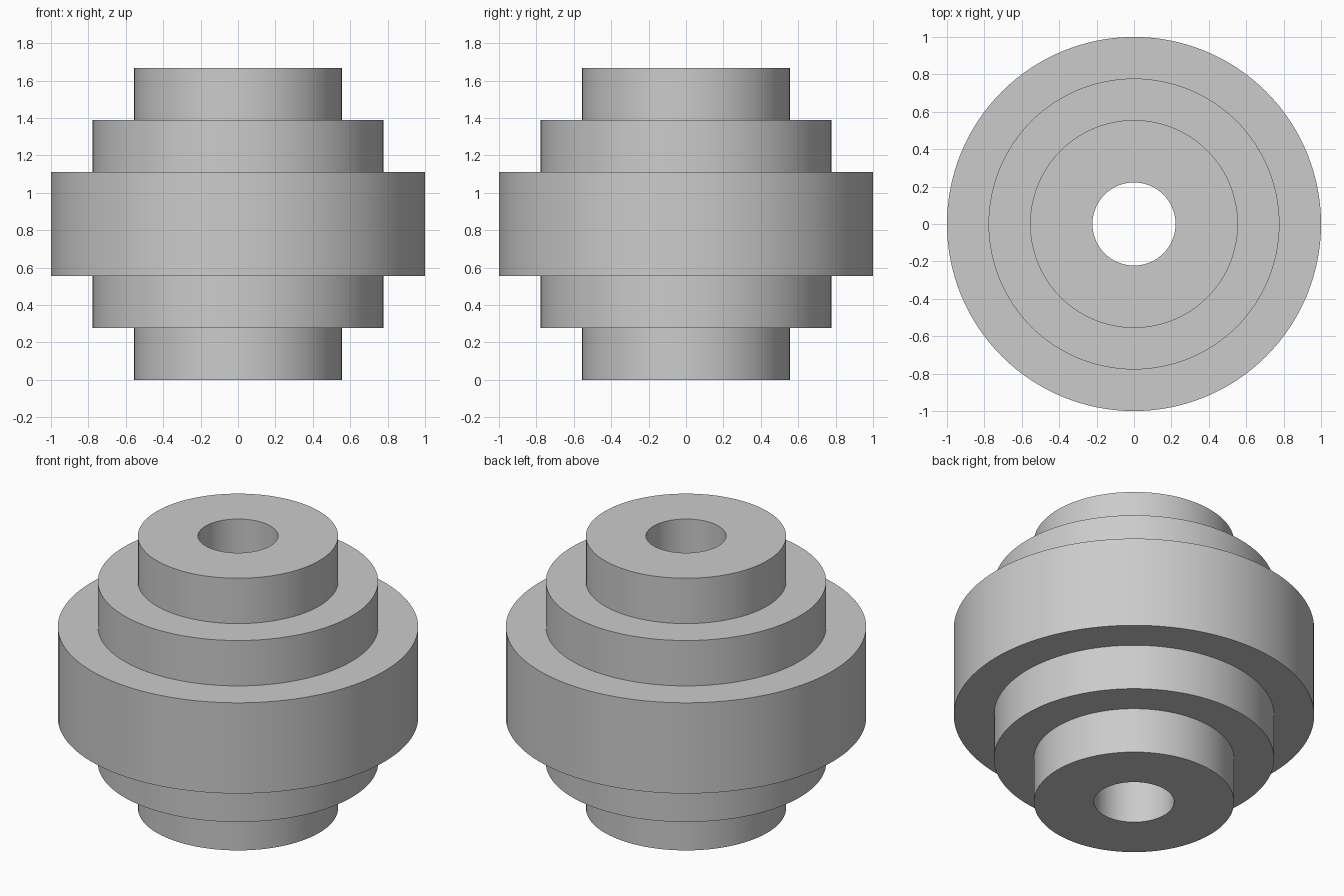
import bpy, bmesh, math

cube = bpy.data.objects.get("Cube")
if cube:
    bpy.data.objects.remove(cube, do_unlink=True)

# Plain grey material
grey = bpy.data.materials.new("plain grey")
grey.use_nodes = True
colour = (0.6, 0.6, 0.6, 1)
grey.diffuse_color = colour
grey.node_tree.nodes["Principled BSDF"].inputs["Base Color"].default_value = colour

# Stepped half section: every step is the same module wide and a bit taller
UNIT = 1 / 9
BORE, HUB, SHOULDER, RIM = 2 * UNIT, 5 * UNIT, 7 * UNIT, 1.0
STEP = 2.5 * UNIT
HEIGHT = 6 * STEP
lower = [(BORE, 0), (HUB, 0), (HUB, STEP), (SHOULDER, STEP),
         (SHOULDER, 2 * STEP), (RIM, 2 * STEP)]
section = lower + [(r, HEIGHT - z) for r, z in reversed(lower)]

# Lathe the closed section around the vertical axis
bm = bmesh.new()
verts = [bm.verts.new((r, 0, z)) for r, z in section]
edges = [bm.edges.new((verts[i - 1], verts[i])) for i in range(len(verts))]
bmesh.ops.spin(bm, geom=verts + edges, cent=(0, 0, 0), axis=(0, 0, 1),
               angle=math.tau, steps=128, use_merge=True)
bmesh.ops.remove_doubles(bm, verts=bm.verts, dist=0.0001)
bmesh.ops.recalc_face_normals(bm, faces=bm.faces)
mesh = bpy.data.meshes.new("stepped_bushing")
bm.to_mesh(mesh)
bm.free()
mesh.materials.append(grey)

bushing = bpy.data.objects.new("stepped_bushing", mesh)
bpy.context.collection.objects.link(bushing)
bpy.ops.object.select_all(action="DESELECT")
bushing.select_set(True)
bpy.context.view_layer.objects.active = bushing
bpy.ops.object.shade_smooth_by_angle(angle=math.radians(30))
